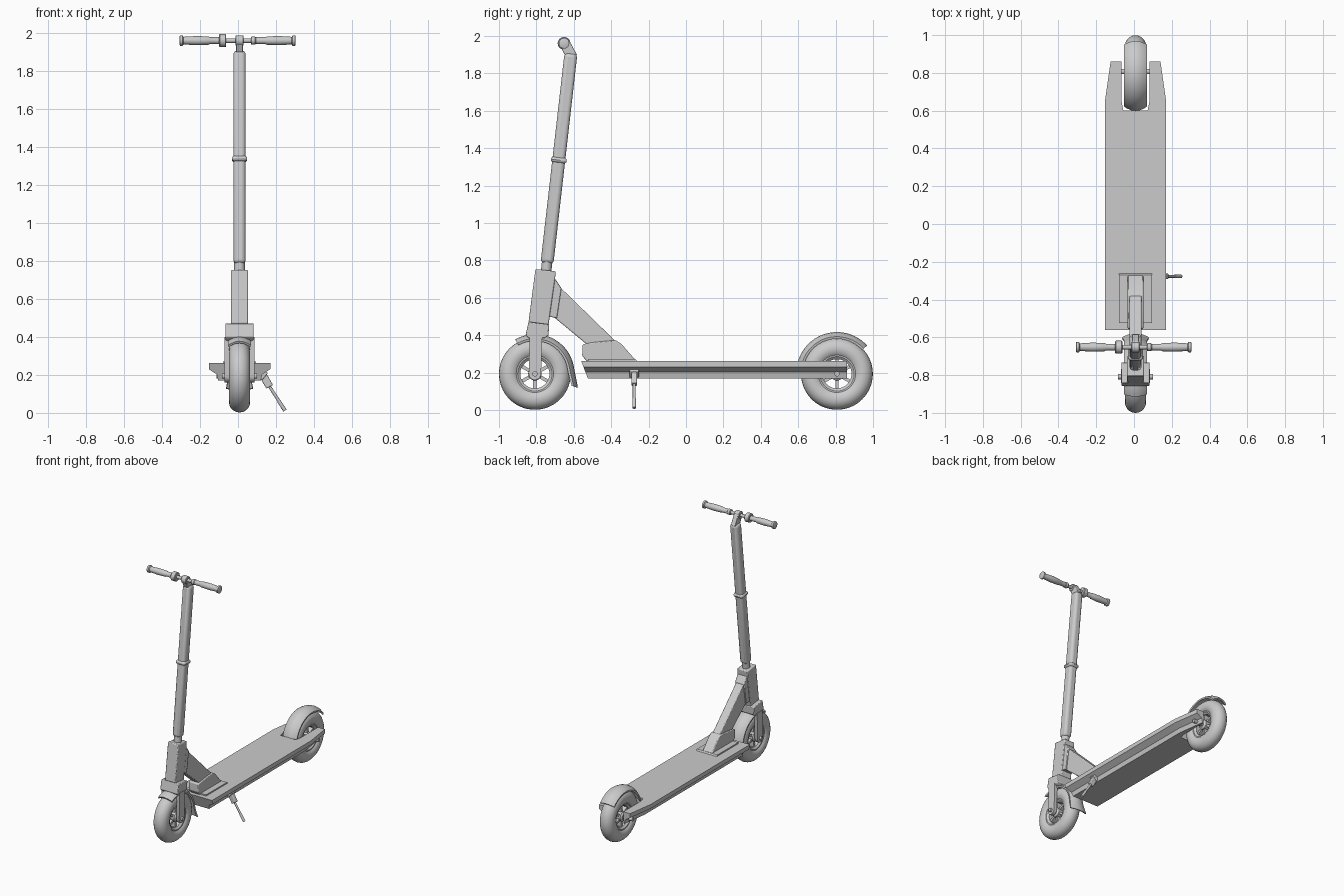
import bpy, bmesh, math
from mathutils import Vector

if "Cube" in bpy.data.objects:
    bpy.data.objects.remove(bpy.data.objects["Cube"])

CX = 0.008  # centre plane of the scooter body


def finish(name, bm, angle=35, bevel=0, segs=2):
    bmesh.ops.recalc_face_normals(bm, faces=bm.faces)
    me = bpy.data.meshes.new(name)
    bm.to_mesh(me)
    bm.free()
    ob = bpy.data.objects.new(name, me)
    bpy.context.collection.objects.link(ob)
    if bevel:
        m = ob.modifiers.new("bevel", 'BEVEL')
        m.width, m.segments, m.limit_method = bevel, segs, 'ANGLE'
    bpy.ops.object.select_all(action='DESELECT')
    ob.select_set(True)
    bpy.context.view_layer.objects.active = ob
    bpy.ops.object.shade_smooth_by_angle(angle=math.radians(angle))
    return ob


def loft(name, rings, loop=False, **kw):
    """Skin closed rings of equal length; cap the ends or join them in a loop."""
    bm = bmesh.new()
    vs = [[bm.verts.new(p) for p in r] for r in rings]
    n = len(vs[0])
    pairs = list(zip(vs, vs[1:])) + ([(vs[-1], vs[0])] if loop else [])
    for a, b in pairs:
        for i in range(n):
            j = (i + 1) % n
            bm.faces.new((a[i], a[j], b[j], b[i]))
    if not loop:
        bm.faces.new(vs[0])
        bm.faces.new(vs[-1])
    return finish(name, bm, **kw)


def prism(name, yz, half, x=CX, **kw):
    return loft(name, [[(x + s * half, y, z) for y, z in yz] for s in (-1, 1)], **kw)


def lathe(name, prof, y, z, x=CX, closed=False, steps=48):
    """Spin an (x, radius) profile about an axle parallel to x."""
    rings = []
    for k in range(steps):
        a = 2 * math.pi * k / steps
        rings.append([(x + px, y + r * math.cos(a), z + r * math.sin(a)) for px, r in prof])
    if closed:
        return loft(name, rings, loop=True)
    # discs across the spin: use rings along the axle instead
    return loft(name, [list(r) for r in zip(*rings)])


def rod(name, p0, p1, w, h=None, bevel=0, sides=16):
    """Round rod of radius w, or a bevelled box bar w by h, between two points."""
    p0, p1 = Vector(p0), Vector(p1)
    d = (p1 - p0).normalized()
    u = Vector((1, 0, 0)) if abs(d.x) < 0.9 else Vector((0, 1, 0))
    u = (u - d * u.dot(d)).normalized()
    v = d.cross(u)
    if h:
        sec = [(-w / 2, -h / 2), (w / 2, -h / 2), (w / 2, h / 2), (-w / 2, h / 2)]
    else:
        sec = [(w * math.cos(2 * math.pi * i / sides), w * math.sin(2 * math.pi * i / sides)) for i in range(sides)]
    return loft(name, [[p + u * a + v * b for a, b in sec] for p in (p0, p1)], bevel=bevel, segs=3)


def fender(name, y, z, r, a0, a1, flare=0.0, steps=28):
    """Arched mudguard with a crowned cross-section."""
    rings = []
    for k in range(steps + 1):
        t = k / steps
        a = math.radians(a0 + (a1 - a0) * t)
        grow = flare * max(0, (t - 0.8) / 0.2) ** 2
        w = 0.06 + grow * 0.4
        us = [-1, -0.8, -0.4, 0, 0.4, 0.8, 1]
        sec = [(u * w, r + grow - 0.024 * u * u) for u in us]
        sec += [(u * w * 0.95, r + grow - 0.012 - 0.024 * u * u) for u in reversed(us)]
        rings.append([(CX + x, y + q * math.cos(a), z + q * math.sin(a)) for x, q in sec])
    return loft(name, rings)


# Wheels: tyre, rim, hub, axle and spokes
for side, wy in (("front", -0.808), ("rear", 0.807)):
    wz = 0.194
    circ = [2 * math.pi * i / 20 for i in range(20)]
    lathe(side + "_tyre", [(0.056 * math.cos(a), 0.136 + 0.056 * math.sin(a)) for a in circ],
          wy, wz, closed=True, steps=64)
    lathe(side + "_rim", [(-0.042, 0.105), (-0.042, 0.092), (-0.03, 0.078), (0.03, 0.078),
                          (0.042, 0.092), (0.042, 0.105)], wy, wz, closed=True)
    lathe(side + "_hub", [(-0.045, 0.022), (-0.035, 0.036), (0.035, 0.036), (0.045, 0.022)], wy, wz, steps=24)
    reach = 0.092 if side == "front" else 0.12
    rod(side + "_axle", (CX - reach, wy, wz), (CX + reach, wy, wz), 0.014)
    for k in range(6):
        a = math.pi / 6 + k * math.pi / 3
        c, s = math.cos(a), math.sin(a)
        rod(f"{side}_spoke_{k + 1}", (CX, wy + 0.03 * c, wz + 0.03 * s),
            (CX, wy + 0.085 * c, wz + 0.085 * s), 0.05, 0.018)

# Mudguards
fender("rear_fender", 0.807, 0.2, 0.217, 164, 42)
fender("front_fender", -0.808, 0.194, 0.212, 120, -18, flare=0.03)

# Deck with undercut sides, and the two rear fork arms around the wheel
TOP = 0.262
SIDE = [(0, TOP), (0, 0.23), (-0.042, 0.203), (-0.05, 0.17)]


def deck_ring(y, b, slant=0):
    right = [(b + o, y + slant * (TOP - z), z) for o, z in SIDE]
    return [(CX + x, yy, z) for x, yy, z in right] + [(CX - x, yy, z) for x, yy, z in reversed(right)]


loft("deck", [deck_ring(-0.56, 0.162, 0.38), deck_ring(0.6, 0.162)])
for s, label in ((-1, "left"), (1, "right")):
    rings = []
    for y, a, b in ((0.59, 0.062, 0.162), (0.65, 0.074, 0.162), (0.86, 0.074, 0.132)):
        sec = [(b + o, z) for o, z in SIDE] + [(a, 0.17), (a, TOP)]
        rings.append([(CX + s * x, y, z) for x, z in sec])
    loft("rear_fork_" + label, rings)

# Folding base on the deck and the diagonal neck
prism("base_plate", [(-0.525, 0.255), (-0.525, 0.272), (-0.27, 0.272), (-0.257, 0.255)], 0.087)
prism("folding_base", [(-0.53, 0.26), (-0.555, 0.29), (-0.553, 0.352), (-0.5, 0.362), (-0.377, 0.374),
                       (-0.345, 0.353), (-0.265, 0.262)], 0.042, bevel=0.006)
prism("neck_arm", [(-0.71, 0.62), (-0.666, 0.65), (-0.37, 0.362), (-0.44, 0.30), (-0.535, 0.355),
                   (-0.71, 0.5)], 0.032, bevel=0.006)

# Steering head
prism("steering_head", [(-0.842, 0.47), (-0.805, 0.754), (-0.697, 0.742), (-0.7, 0.70),
                        (-0.735, 0.455)], 0.045, bevel=0.006)
prism("neck_collar", [(-0.735, 0.50), (-0.715, 0.70), (-0.698, 0.70), (-0.666, 0.652), (-0.69, 0.492)],
      0.04, bevel=0.004)

# Front fork: crown and two legs
prism("fork_crown", [(-0.842, 0.472), (-0.858, 0.40), (-0.835, 0.38), (-0.755, 0.385),
                     (-0.735, 0.40), (-0.732, 0.458)], 0.074, bevel=0.005)
for s, label in ((-1, "left"), (1, "right")):
    foot = [(-0.808 + 0.033 * math.cos(a), 0.194 + 0.033 * math.sin(a))
            for a in [math.pi + i * math.pi / 8 for i in range(9)]]
    prism("fork_leg_" + label, foot + [(-0.768, 0.40), (-0.835, 0.40)], 0.0125, x=CX + s * 0.0655)

# Stem: neck, main tube and clamp ring, all on one leaning axis
def on_stem(z):
    return Vector((CX, -0.743 + (z - 0.786) * 0.114, z))


rod("stem_neck", on_stem(0.72), on_stem(0.8), 0.028, sides=24)
rod("stem_tube", on_stem(0.785), on_stem(1.907), 0.064, 0.069, bevel=0.02)
rod("stem_clamp_ring", on_stem(1.322), on_stem(1.352), 0.08, 0.086, bevel=0.022)

# Handlebar bracket, bar, grips and controls
HY, HZ = -0.652, 1.961
prism("handlebar_bracket", [(-0.65, 1.9), (-0.582, 1.897), (-0.622, 1.972), (-0.655, 1.984),
                            (-0.672, 1.95)], 0.019, bevel=0.004)
bar0 = -0.002
rod("handlebar", (bar0 - 0.29, HY, HZ), (bar0 + 0.29, HY, HZ), 0.012, sides=24)
for s, label in ((-1, "left"), (1, "right")):
    grip = [(0.09, 0.015), (0.094, 0.018), (0.145, 0.018), (0.155, 0.022), (0.22, 0.024),
            (0.285, 0.02), (0.29, 0.028), (0.303, 0.028), (0.306, 0.022)]
    lathe("grip_" + label, [(s * x, r) for x, r in grip], HY, HZ, x=bar0, steps=32)
lathe("control_ring_left", [(-0.1, 0.03), (-0.096, 0.034), (-0.066, 0.034), (-0.062, 0.03)], HY, HZ, x=0, steps=32)
lathe("control_ring_right", [(0.068, 0.018), (0.072, 0.021), (0.09, 0.021), (0.094, 0.018)], HY, HZ, x=0, steps=32)
lathe("centre_clamp", [(-0.022, 0.024), (-0.018, 0.028), (0.018, 0.028), (0.022, 0.024)], HY, HZ, steps=32)

# Kickstand: pivot, thick upper leg and thin lower leg
KY = -0.277
rod("kickstand_pivot", (0.10, KY, 0.225), (0.142, KY, 0.19), 0.05, 0.05, bevel=0.005)
rod("kickstand_upper", (0.128, KY, 0.205), (0.167, KY, 0.137), 0.04, 0.03, bevel=0.006)
rod("kickstand_lower", (0.16, KY, 0.148), (0.242, KY, 0.022), 0.008, sides=12)
rod("kickstand_foot", (0.215, KY, 0.062), (0.248, KY, 0.012), 0.01, sides=12)
